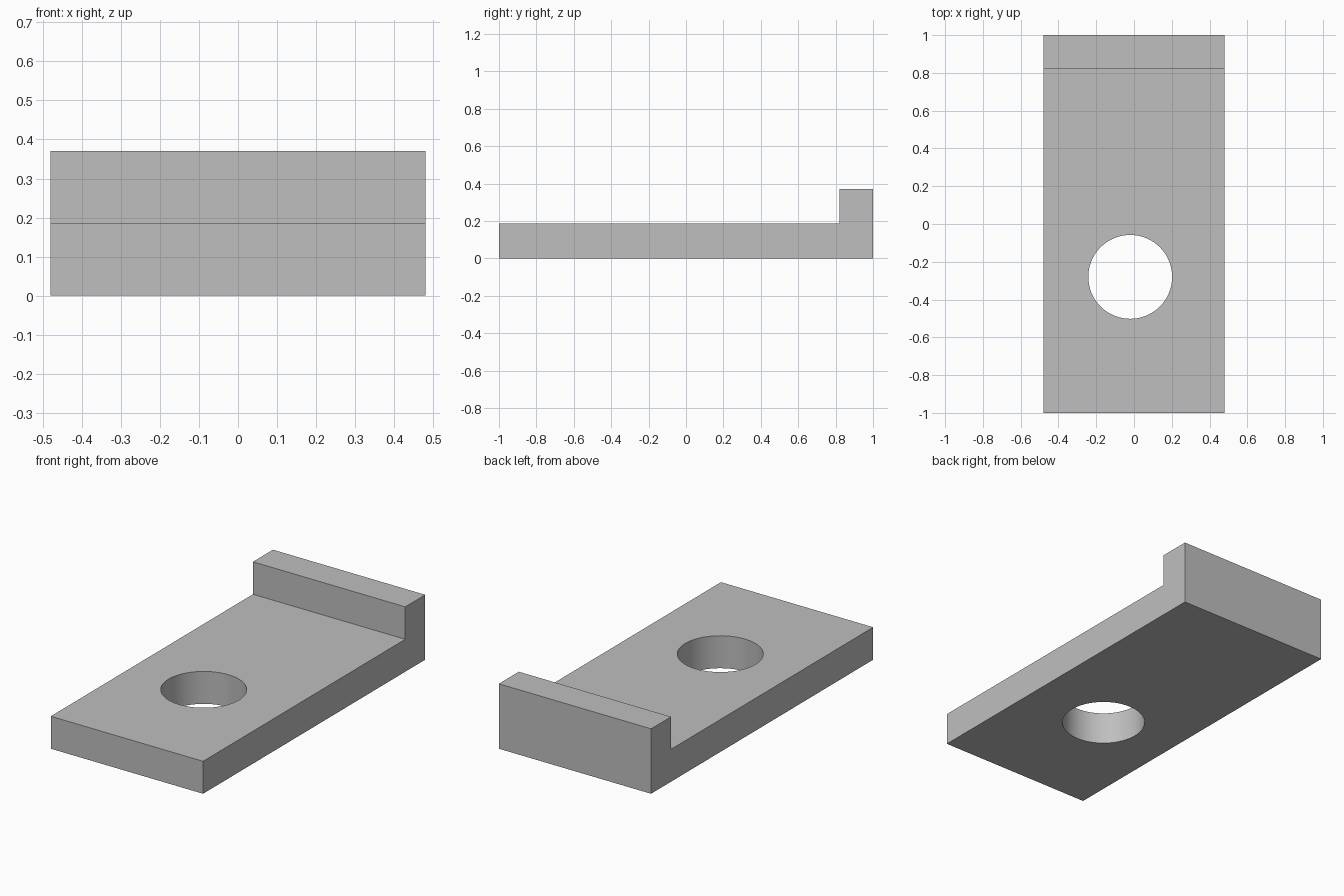
import bpy
import bmesh
import math

cube = bpy.data.objects.get("Cube")
if cube:
    bpy.data.objects.remove(cube, do_unlink=True)

HALF_WIDTH = 0.48
PLATE_TOP = 0.185
LIP_TOP = 0.37
LIP_FRONT = 0.82

# Grey material
grey = bpy.data.materials.new("plain grey")
grey.use_nodes = True
colour = (0.52, 0.52, 0.52, 1)
grey.diffuse_color = colour
grey.node_tree.nodes["Principled BSDF"].inputs["Base Color"].default_value = colour

# L-shaped side profile (y, z), extruded across the width
profile = [(-1, 0), (1, 0), (1, LIP_TOP), (LIP_FRONT, LIP_TOP),
           (LIP_FRONT, PLATE_TOP), (-1, PLATE_TOP)]
bm = bmesh.new()
side = bm.faces.new([bm.verts.new((-HALF_WIDTH, y, z)) for y, z in profile])
extruded = bmesh.ops.extrude_face_region(bm, geom=[side])["geom"]
bmesh.ops.translate(bm, vec=(2 * HALF_WIDTH, 0, 0),
                    verts=[v for v in extruded if isinstance(v, bmesh.types.BMVert)])
bmesh.ops.recalc_face_normals(bm, faces=bm.faces)
mesh = bpy.data.meshes.new("lipped_plate")
bm.to_mesh(mesh)
bm.free()
mesh.materials.append(grey)
plate = bpy.data.objects.new("lipped_plate", mesh)
bpy.context.collection.objects.link(plate)

# Round through hole
bpy.ops.mesh.primitive_cylinder_add(vertices=64, radius=0.222, depth=1,
                                    location=(-0.02, -0.28, PLATE_TOP / 2))
cutter = bpy.context.object
cutter.name = "hole_cutter"
cutter.hide_render = True
cutter.data.materials.append(grey)

cut = plate.modifiers.new("round_hole", "BOOLEAN")
cut.operation = "DIFFERENCE"
cut.solver = "EXACT"
cut.object = cutter

# Apply the cut, then smooth the hole wall and keep the corners sharp
bpy.ops.object.select_all(action="DESELECT")
plate.select_set(True)
bpy.context.view_layer.objects.active = plate
bpy.ops.object.modifier_apply(modifier=cut.name)
bpy.data.objects.remove(cutter, do_unlink=True)
bpy.ops.object.shade_smooth_by_angle(angle=math.radians(30))
